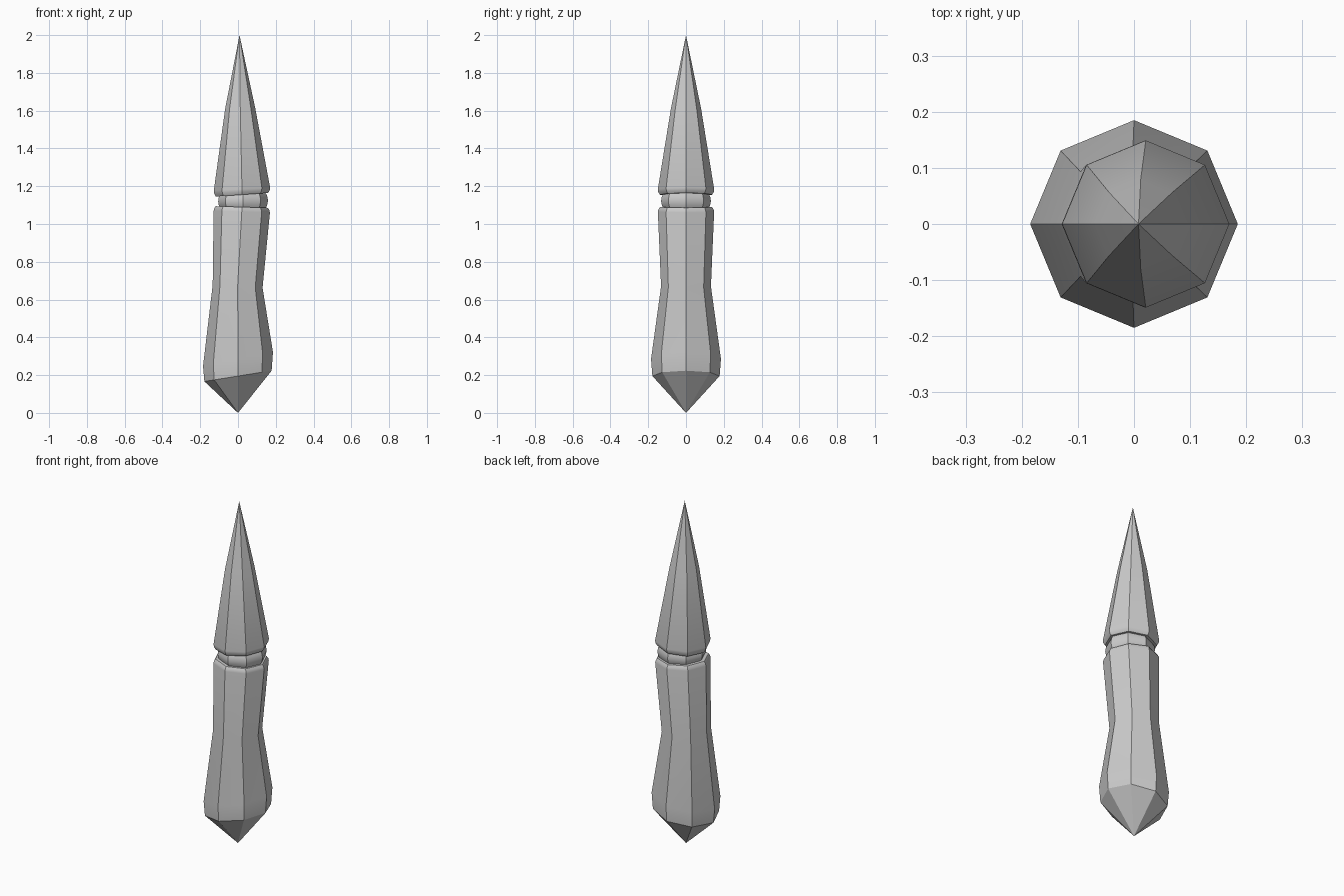
import bpy, bmesh
from math import cos, sin, pi, radians

SIDES = 8

cube = bpy.data.objects.get("Cube")
if cube:
    bpy.data.objects.remove(cube, do_unlink=True)

grey = bpy.data.materials.new("plain grey")
grey.use_nodes = True
grey.diffuse_color = (0.6, 0.6, 0.6, 1)
grey.node_tree.nodes["Principled BSDF"].inputs["Base Color"].default_value = (0.6, 0.6, 0.6, 1)


def loft(name, rings, start=None, end=None):
    """Join eight-sided rings (centre x, height, radius, tilt), closed by points or caps."""
    bm = bmesh.new()
    loops = []
    for cx, z, r, tilt in rings:
        loops.append([bm.verts.new((cx + r * cos(a), r * sin(a), z + tilt * r * cos(a)))
                      for a in (2 * pi * i / SIDES for i in range(SIDES))])
    for low, high in zip(loops, loops[1:]):
        for i in range(SIDES):
            j = (i + 1) % SIDES
            bm.faces.new((low[i], low[j], high[j], high[i]))
    for loop, point in ((loops[0], start), (loops[-1], end)):
        if point:
            tip = bm.verts.new(point)
            for i in range(SIDES):
                bm.faces.new((loop[i], loop[(i + 1) % SIDES], tip))
        else:
            bm.faces.new(loop)
    bmesh.ops.recalc_face_normals(bm, faces=bm.faces)
    mesh = bpy.data.meshes.new(name)
    bm.to_mesh(mesh)
    bm.free()
    mesh.materials.append(grey)
    obj = bpy.data.objects.new(name, mesh)
    bpy.context.collection.objects.link(obj)
    bpy.ops.object.select_all(action="DESELECT")
    obj.select_set(True)
    bpy.context.view_layer.objects.active = obj
    bpy.ops.object.shade_smooth_by_angle(angle=radians(31))
    return obj


# Faceted handle with a pointed pommel, slim waist and chamfered top
loft("handle", [
    (0, 0.195, 0.178, 0.16),
    (0, 0.285, 0.185, 0.2),
    (-0.002, 0.67, 0.132, -0.06),
    (0.02, 1.065, 0.149, -0.03),
    (0.02, 1.078, 0.146, -0.03),
    (0.02, 1.09, 0.138, -0.03),
], start=(0, 0, 0))

# Rounded collar between handle and blade
loft("neck", [
    (0.025, 1.08, 0.117, -0.03),
    (0.026, 1.1, 0.128, -0.01),
    (0.027, 1.122, 0.132, 0.02),
    (0.026, 1.144, 0.128, 0.04),
    (0.025, 1.165, 0.117, 0.06),
])

# Tapering faceted blade with a chamfered base
loft("blade", [
    (0.021, 1.155, 0.138, 0.07),
    (0.021, 1.17, 0.147, 0.06),
    (0.021, 1.185, 0.149, 0.05),
    (0.012, 1.61, 0.08, 0),
], end=(0.008, 0, 2))
